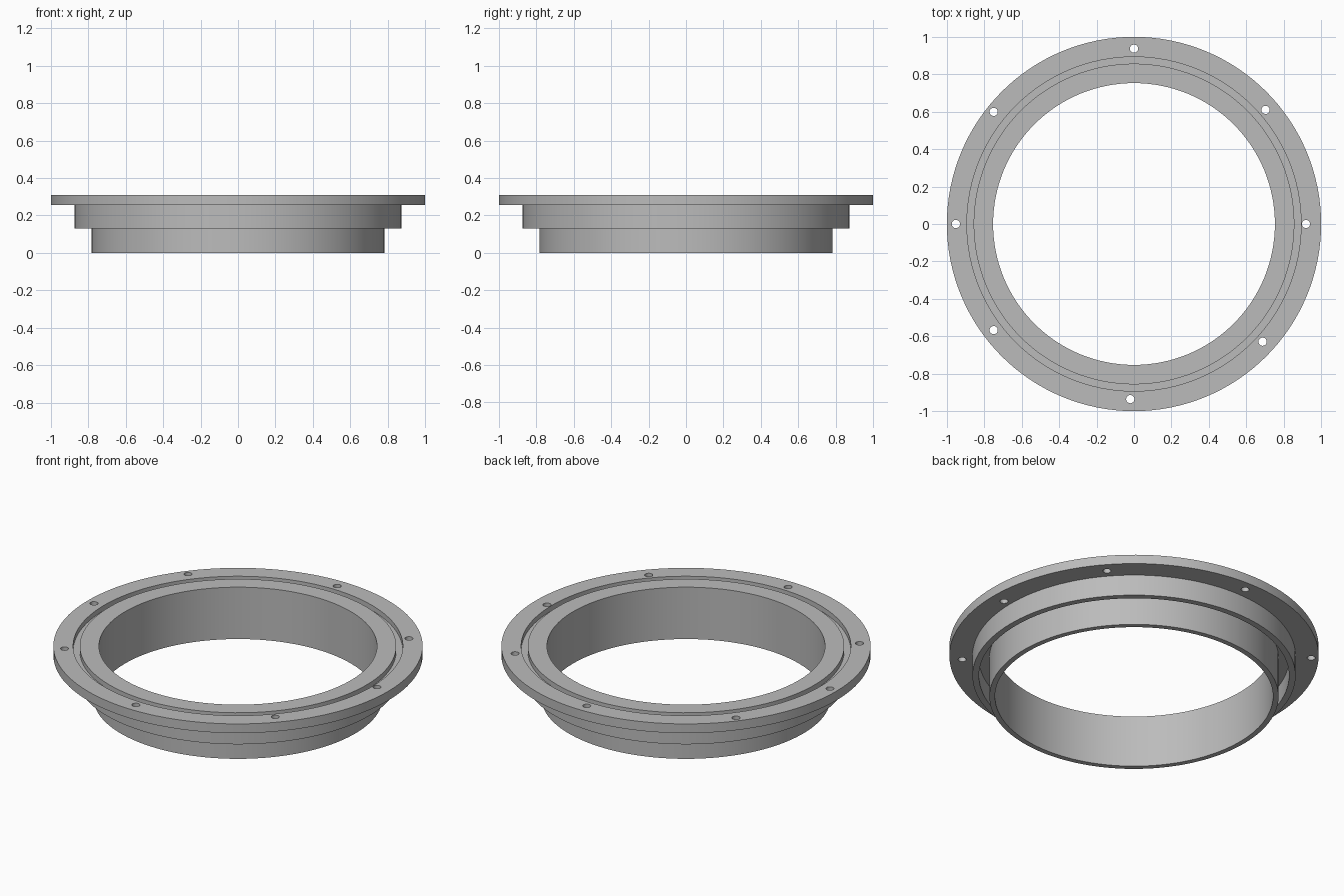
import bpy, bmesh, math
from mathutils import Matrix

cube = bpy.data.objects.get("Cube")
if cube:
    bpy.data.objects.remove(cube, do_unlink=True)

grey = bpy.data.materials.new("machined grey")
grey.use_nodes = True
colour = (0.5, 0.5, 0.5, 1)
grey.diffuse_color = colour
grey.node_tree.nodes["Principled BSDF"].inputs["Base Color"].default_value = colour


def add_object(name, bm):
    bmesh.ops.recalc_face_normals(bm, faces=bm.faces)
    mesh = bpy.data.meshes.new(name)
    bm.to_mesh(mesh)
    bm.free()
    mesh.materials.append(grey)
    obj = bpy.data.objects.new(name, mesh)
    bpy.context.collection.objects.link(obj)
    return obj


def lathe(name, profile, steps=128):
    """Turn a closed (radius, height) profile around z."""
    bm = bmesh.new()
    verts = [bm.verts.new((r, 0, z)) for r, z in profile]
    edges = [bm.edges.new((a, b)) for a, b in zip(verts, verts[1:] + verts[:1])]
    bmesh.ops.spin(bm, geom=verts + edges, cent=(0, 0, 0), axis=(0, 0, 1),
                   angle=math.tau, steps=steps)
    bmesh.ops.remove_doubles(bm, verts=bm.verts, dist=1e-4)
    return add_object(name, bm)


# Section: bore tube, hollow skirt, flange and seal groove
TOP, FLANGE, SKIRT = 0.31, 0.255, 0.13
flange_ring = lathe("flange_ring", [
    (0.753, 0), (0.783, 0),                             # tube lip
    (0.783, 0.24), (0.84, 0.24),                        # cavity behind the skirt
    (0.84, SKIRT), (0.875, SKIRT), (0.875, FLANGE),     # skirt
    (1, FLANGE), (1, TOP),                              # flange edge
    (0.893, TOP), (0.893, 0.28), (0.857, 0.28), (0.857, TOP),  # groove
    (0.753, TOP)])

# Slightly irregular bolt holes through the flange
hole_centres = [(0, 0.937), (0.703, 0.61), (0.919, 0), (0.687, -0.629),
                (-0.02, -0.936), (-0.75, -0.567), (-0.952, 0), (-0.75, 0.599)]
bm = bmesh.new()
for x, y in hole_centres:
    bmesh.ops.create_cone(bm, cap_ends=True, segments=24, radius1=0.022,
                          radius2=0.022, depth=0.2,
                          matrix=Matrix.Translation((x, y, 0.28)))
cutter = add_object("bolt_hole_cutter", bm)
cutter.hide_render = True
cutter.hide_viewport = True

cut = flange_ring.modifiers.new("bolt holes", 'BOOLEAN')
cut.operation = 'DIFFERENCE'
cut.solver = 'EXACT'
cut.object = cutter

# Apply the cut so that the shading can follow the sharp edges
bpy.context.view_layer.update()
depsgraph = bpy.context.evaluated_depsgraph_get()
mesh = bpy.data.meshes.new_from_object(flange_ring.evaluated_get(depsgraph))
flange_ring.modifiers.clear()
flange_ring.data = mesh
bpy.data.objects.remove(cutter, do_unlink=True)

bpy.ops.object.select_all(action='DESELECT')
flange_ring.select_set(True)
bpy.context.view_layer.objects.active = flange_ring
bpy.ops.object.shade_smooth_by_angle(angle=math.radians(30))
